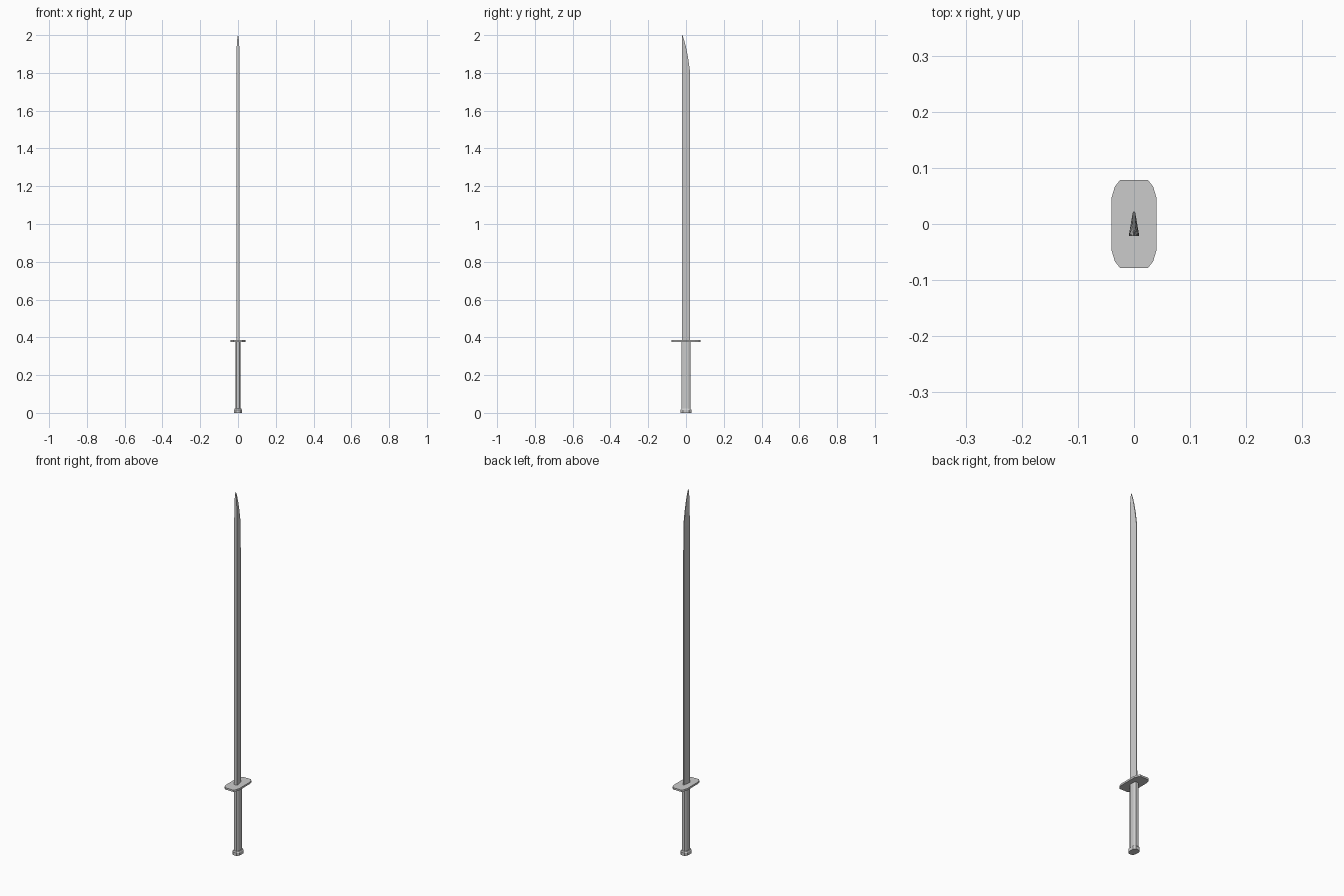
import bpy, bmesh

if "Cube" in bpy.data.objects:
    bpy.data.objects.remove(bpy.data.objects["Cube"])


def loft(name, rings):
    """Skin a list of equal-length point rings and cap both ends."""
    bm = bmesh.new()
    loops = [[bm.verts.new(p) for p in ring] for ring in rings]
    n = len(loops[0])
    for a, b in zip(loops, loops[1:]):
        for i in range(n):
            j = (i + 1) % n
            bm.faces.new((a[i], a[j], b[j], b[i]))
    bm.faces.new(loops[0][::-1])
    bm.faces.new(loops[-1])
    bmesh.ops.recalc_face_normals(bm, faces=bm.faces)
    mesh = bpy.data.meshes.new(name)
    bm.to_mesh(mesh)
    bm.free()
    obj = bpy.data.objects.new(name, mesh)
    bpy.context.collection.objects.link(obj)
    return obj


def mirrored(quarter, z, scale=1.0):
    """Mirror a quarter outline (from +x side to +y side) into a closed ring."""
    half = quarter + [(-x, y) for x, y in reversed(quarter)]
    full = half + [(-x, -y) for x, y in half]
    return [(x * scale, y * scale, z) for x, y in full]


# Guard: flat plate with rounded corners
guard = [(0.040, 0.047), (0.034, 0.067), (0.025, 0.078)]
loft("guard", [mirrored(guard, z) for z in (0.376, 0.386)])

# Grip: eight-sided handle
grip = [(0.0135, 0.013), (0.007, 0.0235)]
loft("grip", [mirrored(grip, z) for z in (0.015, 0.378)])

# Pommel: eight-sided cap, slightly tapered at the top
pommel = [(0.021, 0.017), (0.011, 0.029)]
loft("pommel", [mirrored(pommel, 0.0), mirrored(pommel, 0.016),
                mirrored(pommel, 0.022, 0.85)])

# Blade: thick spine at -y, thin edge at +y, curving to a point
def blade_ring(z, edge_y, spine_x, edge_x):
    spine = -0.021
    shoulder = spine + 0.12 * (edge_y - spine)
    right = [(spine_x, spine), (spine_x, shoulder), (edge_x, edge_y)]
    ring = right + [(-x, y) for x, y in reversed(right)]
    return [(x, y, z) for x, y in ring]


blade_rows = [(0.38, 0.022, 0.0085, 0.002), (1.81, 0.021, 0.0085, 0.002),
              (1.88, 0.011, 0.0080, 0.002), (1.94, -0.001, 0.0068, 0.0018),
              (1.975, -0.010, 0.0045, 0.0014), (2.0, -0.0185, 0.0008, 0.0006)]
loft("blade", [blade_ring(*row) for row in blade_rows])
